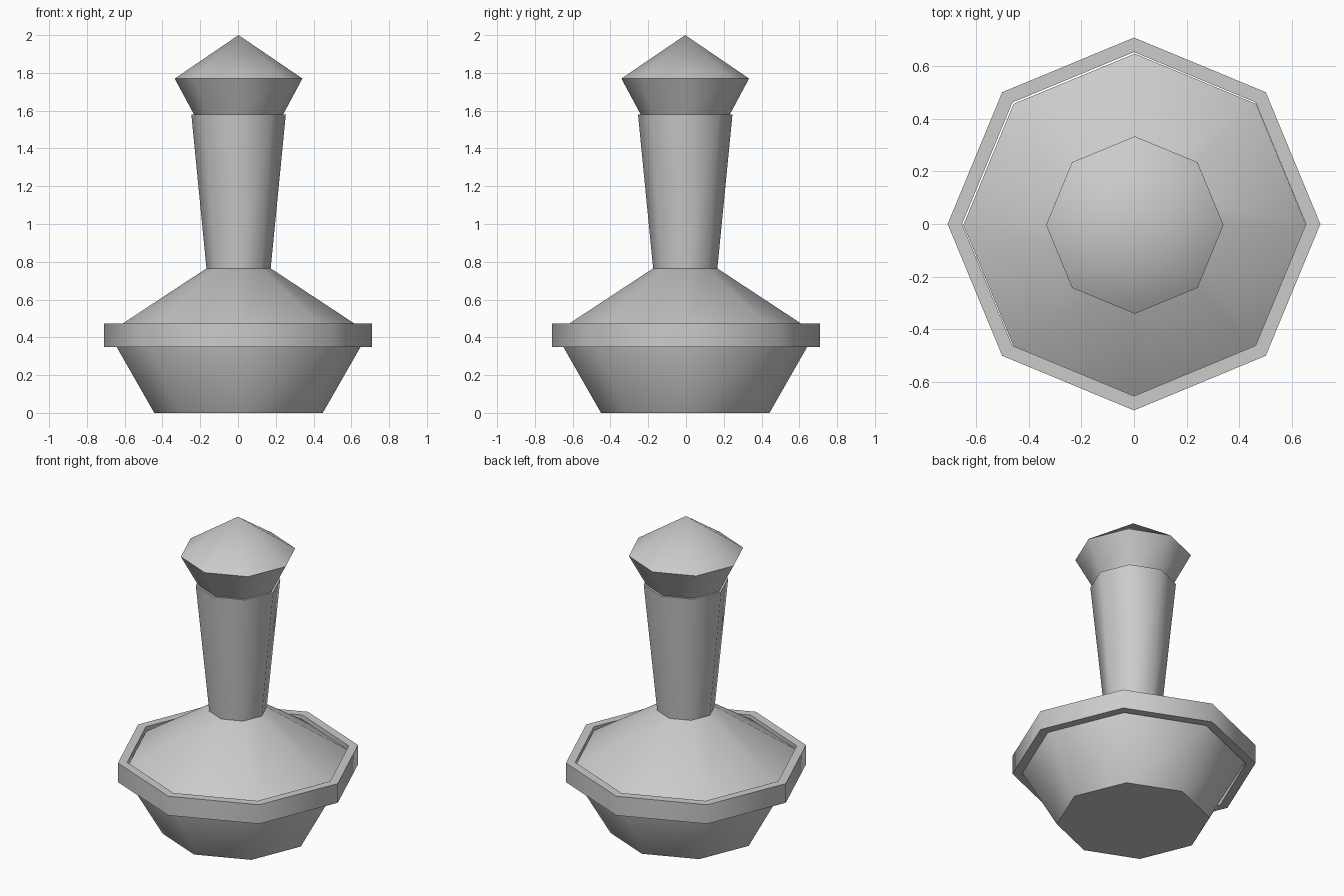
import bpy
import bmesh
from math import cos, sin, tau, radians

SIDES = 8

cube = bpy.data.objects.get("Cube")
if cube:
    bpy.data.objects.remove(cube, do_unlink=True)

grey = bpy.data.materials.new("plain grey")
grey.use_nodes = True
colour = (0.6, 0.6, 0.6, 1.0)
grey.diffuse_color = colour
grey.node_tree.nodes["Principled BSDF"].inputs["Base Color"].default_value = colour


def lathe(name, profile, offset=(0.0, 0.0), closed=False):
    """Turn a (radius, height) profile into an eight-sided solid."""
    bm = bmesh.new()
    rings = []
    for r, z in profile:
        if r == 0:
            rings.append([bm.verts.new((0, 0, z))] * SIDES)
        else:
            rings.append([bm.verts.new((r * cos(tau * i / SIDES), r * sin(tau * i / SIDES), z))
                          for i in range(SIDES)])
    pairs = list(zip(rings, rings[1:]))
    if closed:
        pairs.append((rings[-1], rings[0]))
    for low, high in pairs:
        for i in range(SIDES):
            j = (i + 1) % SIDES
            corners = dict.fromkeys((low[i], low[j], high[j], high[i]))
            bm.faces.new(list(corners))
    # Flat caps on open ends
    if not closed:
        for ring, (r, z) in ((rings[0], profile[0]), (rings[-1], profile[-1])):
            if r > 0:
                bm.faces.new(ring)
    bmesh.ops.recalc_face_normals(bm, faces=bm.faces)
    mesh = bpy.data.meshes.new(name)
    bm.to_mesh(mesh)
    bm.free()
    mesh.materials.append(grey)
    obj = bpy.data.objects.new(name, mesh)
    obj.location = (*offset, 0)
    bpy.context.collection.objects.link(obj)
    bpy.ops.object.select_all(action="DESELECT")
    obj.select_set(True)
    bpy.context.view_layer.objects.active = obj
    bpy.ops.object.shade_smooth_by_angle(angle=radians(50))
    return obj


CENTRE = (0.003, -0.004)

# Flared foot and sloping shoulder
lathe("base_body", [(0.446, 0), (0.653, 0.362), (0.653, 0.447), (0.17, 0.765)], CENTRE)

# Band around the widest part, standing proud of the body
lathe("rim_band", [(0.655, 0.35), (0.71, 0.35), (0.71, 0.473), (0.655, 0.473)], closed=True)

# Tapered neck
lathe("neck", [(0.17, 0.764), (0.25, 1.58)], CENTRE)

# Flared collar with a pointed top
lathe("pointed_cap", [(0.236, 1.58), (0.338, 1.77), (0, 2.0)], CENTRE)
